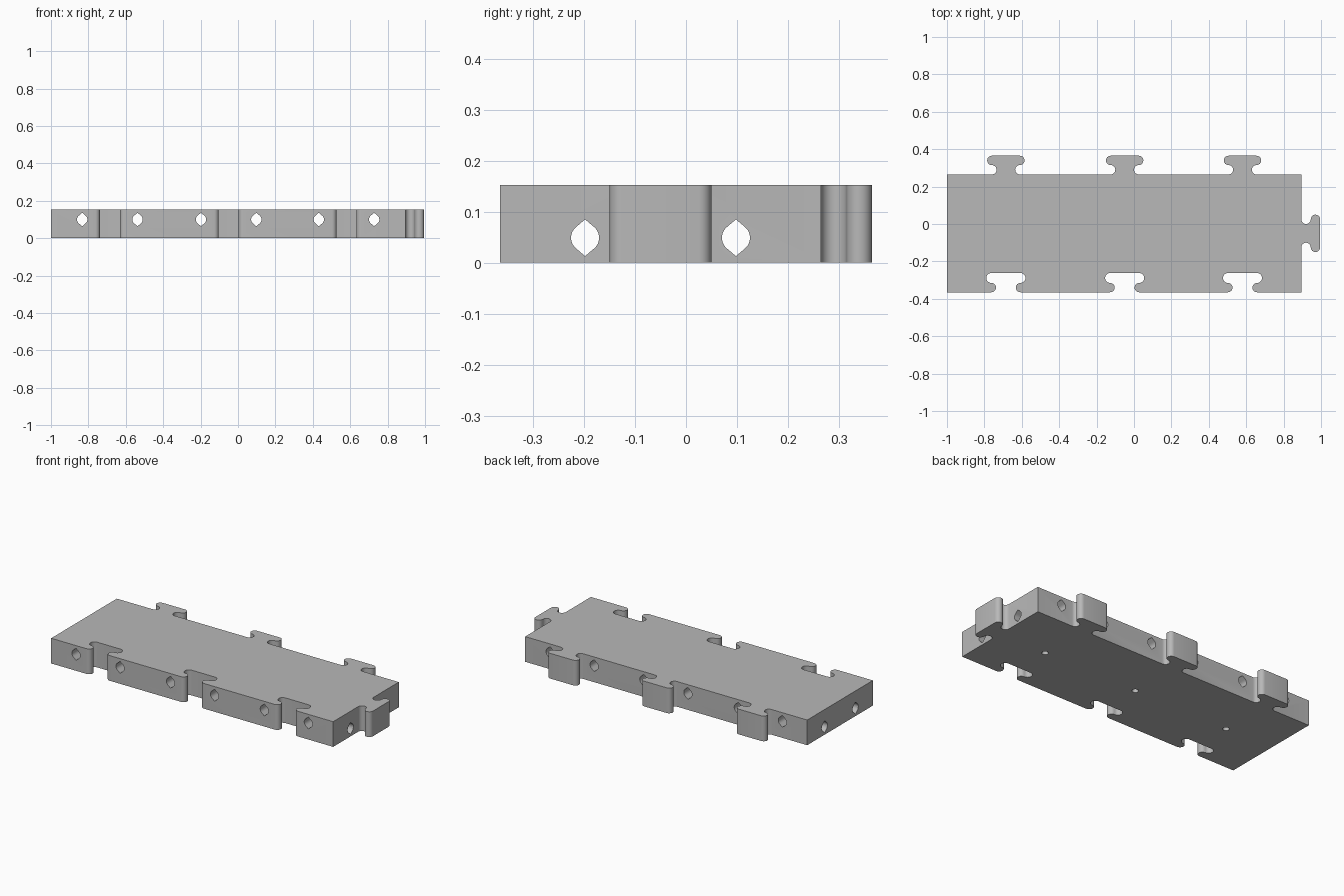
import bpy, bmesh, math
from mathutils import Vector

if "Cube" in bpy.data.objects:
    bpy.data.objects.remove(bpy.data.objects["Cube"], do_unlink=True)

HEIGHT = 0.153
LEFT, RIGHT, FRONT, BACK = -1.0, 0.895, -0.365, 0.265
MID = (FRONT + BACK) / 2
KEY_X = (-0.685, -0.05, 0.58)

grey = bpy.data.materials.new("plain grey")
grey.use_nodes = True
colour = (0.48, 0.48, 0.48, 1)
grey.diffuse_color = colour
grey.node_tree.nodes["Principled BSDF"].inputs["Base Color"].default_value = colour


def arc(cx, cy, r, start, end, steps=12):
    angles = [math.radians(start + (end - start) * i / steps) for i in range(steps + 1)]
    return [(cx + r * math.cos(a), cy + r * math.sin(a)) for a in angles]


def key_profile(gap=0.0):
    """T-shaped key with round ends: (along edge, depth) pairs."""
    r, head = 0.025, 0.025 + gap / 2
    side = -0.075 - gap
    half = arc(side, r, r, -90, 90) + arc(side, 2 * r + head, head, 270, 90)[1:]
    return half + [(-t, n) for t, n in reversed(half)]


def place(profile, origin, along, outward):
    o, a, n = Vector(origin), Vector(along), Vector(outward)
    return [o + a * t + n * d for t, d in profile]


def prism(name, points, direction):
    """Closed outline swept along a direction."""
    bm = bmesh.new()
    face = bm.faces.new([bm.verts.new(p) for p in points])
    swept = bmesh.ops.extrude_face_region(bm, geom=[face])["geom"]
    verts = [v for v in swept if isinstance(v, bmesh.types.BMVert)]
    bmesh.ops.translate(bm, vec=direction, verts=verts)
    bmesh.ops.recalc_face_normals(bm, faces=bm.faces)
    mesh = bpy.data.meshes.new(name)
    bm.to_mesh(mesh)
    bm.free()
    mesh.materials.append(grey)
    obj = bpy.data.objects.new(name, mesh)
    bpy.context.collection.objects.link(obj)
    return obj


# Plate outline: sockets in front, one key at the end, keys at the back
outline = [Vector((LEFT, FRONT, 0))]
for x in KEY_X:
    outline += place(key_profile(0.003), (x, FRONT, 0), (1, 0, 0), (0, 1, 0))
outline.append(Vector((RIGHT, FRONT, 0)))
outline += place(key_profile(), (RIGHT, MID, 0), (0, 1, 0), (1, 0, 0))
outline.append(Vector((RIGHT, BACK, 0)))
for x in reversed(KEY_X):
    outline += place(key_profile(), (x, BACK, 0), (-1, 0, 0), (0, 1, 0))
outline.append(Vector((LEFT, BACK, 0)))
plate = prism("interlocking_plate", outline, (0, 0, HEIGHT))

# Wire holes: round sides with pointed top and bottom
TIP = 0.036
hole = arc(0, 0, 0.0275, -50, 50) + [(0, TIP)] + arc(0, 0, 0.0275, 130, 230) + [(0, -TIP)]
cutters = []
for x in KEY_X:
    for offset in (-0.148, 0.148):
        pts = place(hole, (x + offset, -0.6, 0.1), (1, 0, 0), (0, 0, 1))
        cutters.append(prism("cross_hole_cutter", pts, (0, 1.2, 0)))
for offset in (-0.148, 0.148):
    pts = place(hole, (-1.2, MID + offset, 0.049), (0, 1, 0), (0, 0, 1))
    cutters.append(prism("long_hole_cutter", pts, (2.4, 0, 0)))

# Blind round holes underneath
for x in KEY_X:
    pts = place(arc(0, 0, 0.018, 0, 360, 24)[:-1], (x, MID, -0.05), (1, 0, 0), (0, 1, 0))
    cutters.append(prism("bottom_hole_cutter", pts, (0, 0, 0.15)))

# Cut the holes, then drop the cutters
bpy.context.view_layer.objects.active = plate
for cutter in cutters:
    cutter.hide_render = True
    mod = plate.modifiers.new("hole", 'BOOLEAN')
    mod.operation = 'DIFFERENCE'
    mod.solver = 'EXACT'
    mod.object = cutter
    bpy.ops.object.modifier_apply(modifier=mod.name)
    bpy.data.objects.remove(cutter, do_unlink=True)

for obj in bpy.context.selected_objects:
    obj.select_set(False)
plate.select_set(True)
bpy.ops.object.shade_smooth_by_angle(angle=math.radians(30))
